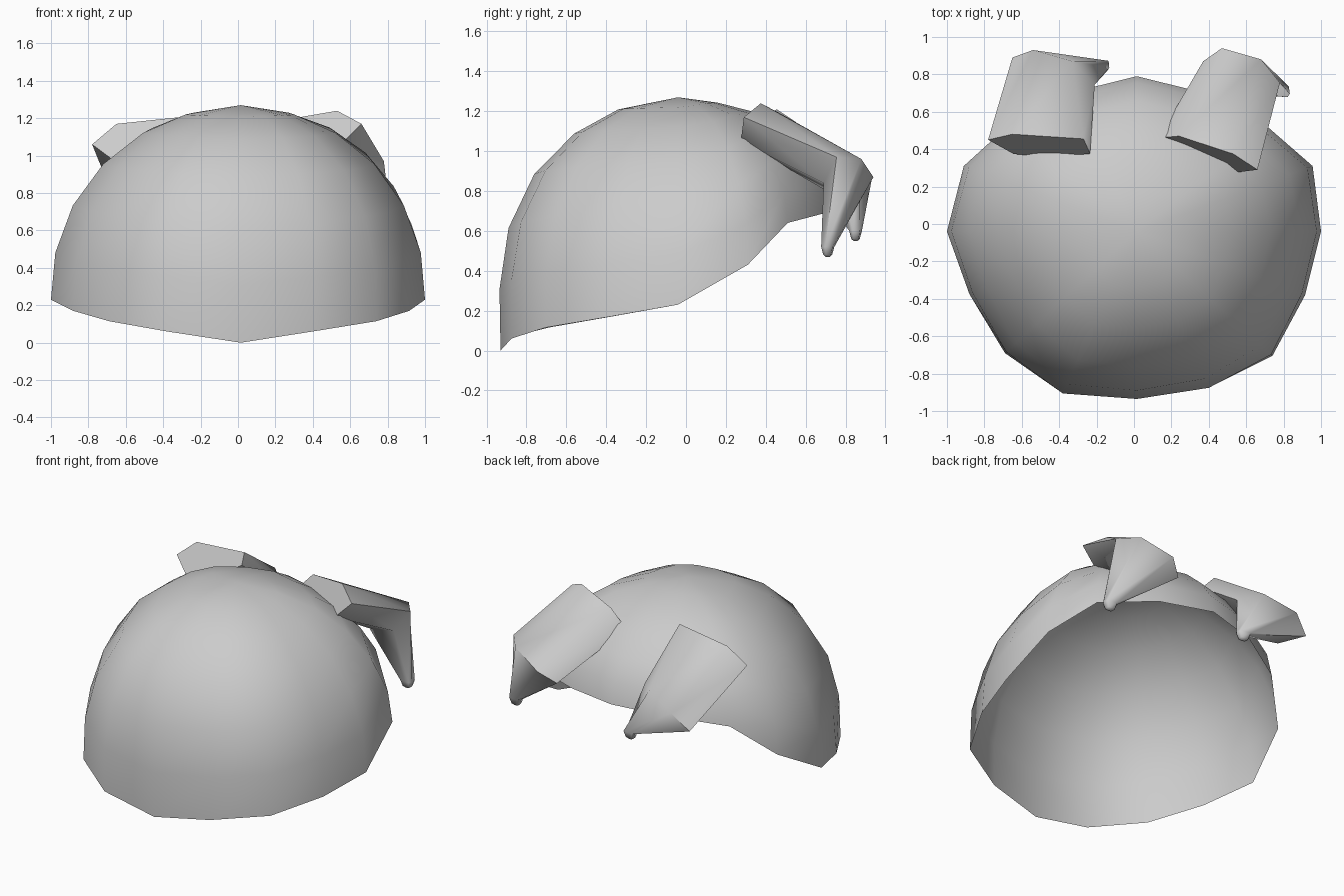
import bpy, bmesh, math
from mathutils import Vector

if "Cube" in bpy.data.objects:
    bpy.data.objects.remove(bpy.data.objects["Cube"])


def make_object(name, bm, angle):
    bmesh.ops.recalc_face_normals(bm, faces=bm.faces)
    mesh = bpy.data.meshes.new(name)
    bm.to_mesh(mesh)
    bm.free()
    obj = bpy.data.objects.new(name, mesh)
    bpy.context.collection.objects.link(obj)
    bpy.ops.object.select_all(action='DESELECT')
    obj.select_set(True)
    bpy.context.view_layer.objects.active = obj
    bpy.ops.object.shade_smooth_by_angle(angle=math.radians(angle))
    return obj


def bridge(bm, lower, upper):
    n = len(lower)
    for i in range(n):
        j = (i + 1) % n
        bm.faces.new((lower[i], lower[j], upper[j], upper[i]))


# Dome shell: slanted, slightly uneven rim, shrinking in six steps to the apex
CENTRE, TOP = Vector((.015, -.04)), 1.27
rim = [(.015, -.93, 0), (.40, -.875, .06), (.74, -.705, .115), (.915, -.38, .17), (1, -.04, .23),
       (.955, .31, .43), (.725, .51, .64), (.38, .70, .69), (.015, .79, .71),
       (-.35, .70, .69), (-.69, .51, .64), (-.91, .31, .43), (-1, -.04, .23),
       (-.88, -.375, .17), (-.69, -.69, .115), (-.38, -.905, .06)]
RISE = [0, .242, .484, .697, .857, .952]
FRONT = [1, 1.006, .955, .81, .584, .337]
SIDE = [1, .977, .885, .725, .515, .29]
BACK = [1, .96, .84, .68, .49, .24]

bm = bmesh.new()
rings = []
for k in range(6):
    ring = []
    for x, y, z in rim:
        d = Vector((x, y)) - CENTRE
        c = d.y / d.length
        s = SIDE[k] + (BACK[k] - SIDE[k]) * c if c > 0 else SIDE[k] + (FRONT[k] - SIDE[k]) * c * c
        ring.append(bm.verts.new((CENTRE.x + d.x * s, CENTRE.y + d.y * s, z + (TOP - z) * RISE[k])))
    rings.append(ring)
for a, b in zip(rings, rings[1:]):
    bridge(bm, a, b)
apex = bm.verts.new((*CENTRE, TOP))
for i in range(16):
    bm.faces.new((rings[-1][i], rings[-1][(i + 1) % 16], apex))
make_object("dome_shell", bm, 60)


# Tufts: six-sided bar from a flat cap to a bend, then a spike with a blunt tip
def tuft(name, cap, bend, tip):
    tip = Vector(tip)
    centre = sum((Vector(p) for p in bend), Vector()) / 6
    sections = [cap, bend]
    for radius, lift in ((.045, .05), (.03, .01), (.015, 0)):
        ring = []
        for p in bend:
            d = Vector(p) - centre
            d.z = 0
            ring.append(tip + d.normalized() * radius + Vector((0, 0, lift)))
        sections.append(ring)
    bm = bmesh.new()
    loops = [[bm.verts.new(p) for p in s] for s in sections]
    for a, b in zip(loops, loops[1:]):
        bridge(bm, a, b)
    bm.faces.new(loops[0])
    bm.faces.new(loops[-1])
    make_object(name, bm, 62)


tuft("right_tuft",
     [(.13, .46, 1.07), (.24, .47, 1.19), (.53, .375, 1.24),
      (.66, .29, 1.17), (.54, .275, 1.05), (.35, .36, 1.02)],
     [(.37, .87, .79), (.47, .94, .87), (.68, .88, .96),
      (.78, .755, .97), (.70, .69, .84), (.48, .74, .78)],
     (.79, .71, .47))
tuft("left_tuft",
     [(-.78, .45, 1.06), (-.65, .48, 1.17), (-.27, .455, 1.21),
      (-.235, .376, 1.16), (-.45, .355, 1.03), (-.645, .375, .96)],
     [(-.65, .89, .74), (-.54, .93, .85), (-.33, .87, .93),
      (-.21, .745, .90), (-.30, .69, .78), (-.53, .76, .70)],
     (-.175, .85, .55))
